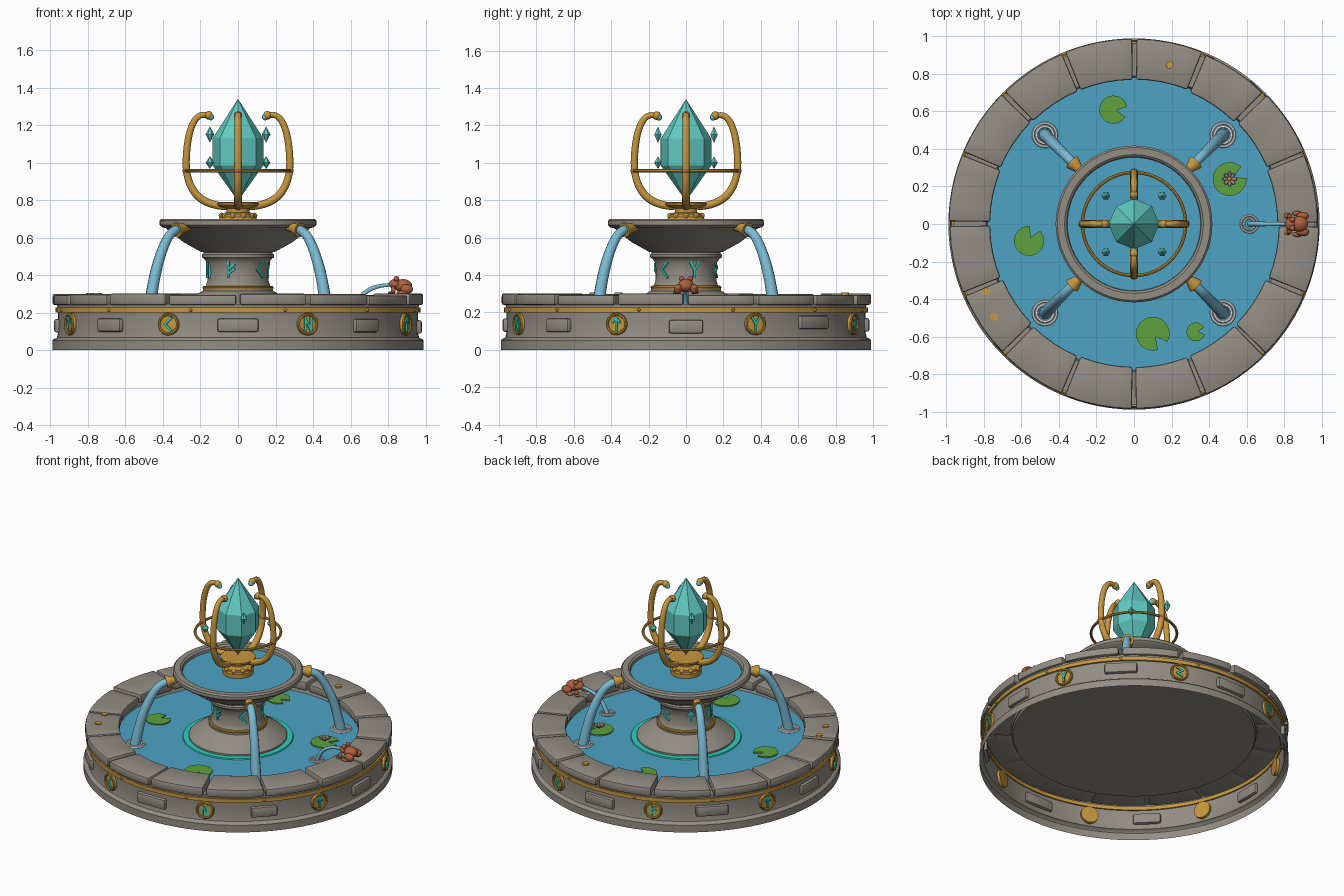
import bpy, bmesh, math, random
from math import sin, cos, pi, radians
from mathutils import Matrix, Vector

if "Cube" in bpy.data.objects:
    bpy.data.objects.remove(bpy.data.objects["Cube"])
random.seed(4)

def material(name, r, g, b):
    m = bpy.data.materials.new(name)
    m.diffuse_color = (r, g, b, 1)
    m.use_nodes = True
    m.node_tree.nodes["Principled BSDF"].inputs["Base Color"].default_value = m.diffuse_color
    return m

STONE = material("stone", .29, .27, .23)
WATER = material("pool_water", .075, .37, .56)
STREAM = material("falling_water", .20, .50, .66)
GOLD = material("gold", .57, .31, .05)
COPPER = material("copper", .43, .12, .05)
CRYSTAL = material("crystal_teal", .12, .60, .54)
GLOW = material("glow_teal", .03, .62, .50)
GREEN = material("lily_green", .11, .36, .05)
FOAM = material("foam_white", .75, .78, .80)
PETAL = material("petal_mauve", .34, .25, .25)

def finish(name, bm, mat, smooth=True):
    me = bpy.data.meshes.new(name)
    bm.to_mesh(me)
    bm.free()
    ob = bpy.data.objects.new(name, me)
    bpy.context.collection.objects.link(ob)
    me.materials.append(mat)
    if smooth:
        bpy.ops.object.select_all(action='DESELECT')
        ob.select_set(True)
        bpy.context.view_layer.objects.active = ob
        bpy.ops.object.shade_smooth_by_angle(angle=radians(32))
    return ob

def add_lathe(bm, prof, seg=64, m=Matrix()):
    rings = [[bm.verts.new(m @ Vector((r * cos(2*pi*i/seg), r * sin(2*pi*i/seg), z))) for r, z in prof]
             for i in range(seg)]
    for i in range(seg):
        a, b = rings[i], rings[(i + 1) % seg]
        for j in range(len(prof) - 1):
            bm.faces.new((a[j], b[j], b[j+1], a[j+1]))
    bmesh.ops.remove_doubles(bm, verts=[v for r in rings for v in r], dist=1e-6)

def lathe(name, prof, mat, seg=64, smooth=True):
    bm = bmesh.new()
    add_lathe(bm, prof, seg)
    return finish(name, bm, mat, smooth)

def circle_profile(R, r, z=0, n=8):
    return [(R + r*cos(2*pi*i/n), z + r*sin(2*pi*i/n)) for i in range(n + 1)]

def ball(bm, c, s, u=14, v=9):
    s = s if isinstance(s, tuple) else (s, s, s)
    bmesh.ops.create_uvsphere(bm, u_segments=u, v_segments=v, radius=1,
                              matrix=Matrix.Translation(c) @ Matrix.Diagonal((*s, 1)))

def box(bm, m, size):
    return bmesh.ops.create_cube(bm, size=1, matrix=m @ Matrix.Diagonal((*size, 1)))['verts']

def on_wall(a, r, z):
    # local x = tangent, y = up, z = outward
    return Matrix(((-sin(a), 0, cos(a), r*cos(a)), (cos(a), 0, sin(a), r*sin(a)), (0, 1, 0, z), (0, 0, 0, 1)))

def tube(name, pts, radius, mat, radii=None):
    cu = bpy.data.curves.new(name, 'CURVE')
    cu.dimensions = '3D'
    cu.bevel_depth, cu.bevel_resolution, cu.use_fill_caps = radius, 3, True
    sp = cu.splines.new('NURBS')
    sp.points.add(len(pts) - 1)
    for i, p in enumerate(pts):
        sp.points[i].co = (*p, 1)
        sp.points[i].radius = radii[i] if radii else 1
    sp.order_u, sp.use_endpoint_u, sp.resolution_u = 3, True, 5
    ob = bpy.data.objects.new(name, cu)
    bpy.context.collection.objects.link(ob)
    bpy.ops.object.select_all(action='DESELECT')
    ob.select_set(True)
    bpy.context.view_layer.objects.active = ob
    cu.materials.append(mat)
    bpy.ops.object.convert(target='MESH')
    bpy.ops.object.shade_smooth_by_angle(angle=radians(40))

def polar(r, a, z):
    return Vector((r*cos(a), r*sin(a), z))

# Abstract angular marks: polylines on a unit square
MARKS = [[[(.5, 1), (-.5, 0), (.5, -1)]],
         [[(-.5, -1), (-.5, 1), (.5, -1), (.5, 1)]],
         [[(0, -1), (0, 1)], [(-.6, .3), (0, 1), (.6, .3)]],
         [[(0, -1), (0, 0), (-.6, 1)], [(0, 0), (.6, 1)]],
         [[(-.5, .8), (.5, .3), (-.5, -.3), (.5, -.9)]],
         [[(-.3, -1), (-.3, 1)], [(-.3, .1), (.5, .7)], [(-.3, -.5), (.5, .1)]]]

def add_mark(bm, m, k, s, w, d):
    for line in MARKS[k % len(MARKS)]:
        for p, q in zip(line, line[1:]):
            p, q = Vector((*p, 0)) * s, Vector((*q, 0)) * s
            v = q - p
            box(bm, m @ Matrix.Translation((p + q) / 2) @ Matrix.Rotation(math.atan2(v.y, v.x), 4, 'Z'),
                (v.length + w * .7, w, d))

# Basin shell, open underneath
lathe("basin", [(.99, 0), (.99, .05), (.985, .057), (.966, .066), (.96, .09), (.96, .2), (.965, .245),
                (.79, .245), (.775, .2), (0, .2)], STONE, 96)
lathe("basin_water", [(.785, .217), (0, .217)], WATER, 64)
lathe("gold_band", [(.95, .2), (.973, .2), (.973, .226), (.95, .226), (.95, .2)], GOLD, 96)

# Rim stones with worn, uneven edges
bm = bmesh.new()
for k in range(16):
    a0 = radians(22.5*k + random.uniform(.4, .9))
    a1 = radians(22.5*(k + 1) - random.uniform(.4, .9))
    r0, r1 = .765 + random.uniform(-.006, .008), .987 + random.uniform(-.008, .004)
    z1, n, rows = .298 + random.uniform(-.006, .004), 4, []
    for i in range(n + 1):
        a = a0 + (a1 - a0)*i/n
        rows.append([bm.verts.new(polar(r, a, z)) for r, z in ((r0, .24), (r1, .24), (r1, z1), (r0, z1))])
    faces = [bm.faces.new(rows[0]), bm.faces.new(rows[n][::-1])]
    for p, q in zip(rows, rows[1:]):
        faces += [bm.faces.new((p[j], q[j], q[(j+1) % 4], p[(j+1) % 4])) for j in range(4)]
bmesh.ops.recalc_face_normals(bm, faces=bm.faces[:])
bmesh.ops.bevel(bm, geom=[e for e in bm.edges if e.calc_face_angle(0) > .6], offset=.011, segments=2,
                affect='EDGES', profile=.5)
finish("rim_stones", bm, STONE)

# Raised wall panels, medallions with marks, band rivets
bm = bmesh.new()
for k in range(8):
    m = on_wall(radians(45*k), .958, .135 + random.uniform(-.012, .012))
    box(bm, m, (.17 + random.uniform(0, .05), .072, .045))
bmesh.ops.bevel(bm, geom=bm.edges[:], offset=.012, segments=2, affect='EDGES', profile=.5)
finish("wall_panels", bm, STONE)
bm, bg = bmesh.new(), bmesh.new()
for k in range(8):
    a = radians(22.5 + 45*k)
    m = on_wall(a, .96, .138)
    add_lathe(bm, [(0, -.02), (.058, -.02), (.058, .012), (0, .012)], 24, m)
    add_lathe(bm, circle_profile(.052, .008, .014), 24, m)
    add_mark(bg, on_wall(a, .974, .138), (3, 4, 5, 2, 3, 0, 1, 2)[k], .034, .012, .012)
finish("medallions", bm, GOLD)
finish("medallion_marks", bg, GLOW, False)
bm = bmesh.new()
for k in range(12):
    ball(bm, polar(.974, radians(15 + 30*k), .213), .009, 10, 6)
finish("band_rivets", bm, GOLD)

# Pedestal and upper bowl
lathe("pedestal", [(.315, .2), (.315, .235), (.30, .25), (.235, .285), (.20, .31), (.187, .315), (.187, .325),
                   (.172, .34), (.163, .37), (.16, .42), (.165, .465), (.178, .485), (.192, .495), (.192, .51),
                   (.18, .52), (.20, .53)], STONE)
lathe("upper_bowl", [(.16, .515), (.20, .525), (.29, .575), (.385, .65), (.405, .655), (.418, .668), (.418, .69),
                     (.408, .70), (.37, .70), (.358, .69), (.35, .64), (0, .62)], STONE)
lathe("upper_water", [(.357, .672), (0, .672)], WATER)
lathe("pedestal_gold_ring", circle_profile(.18, .01, .333), GOLD)
lathe("glow_ring", [(.355, .217), (.352, .224), (.31, .224)], GLOW)
bm = bmesh.new()
for k in range(6):
    add_mark(bm, on_wall(radians(-104 + 60*k), .163, .428), (5, 0, 3, 4, 2, 1)[k], .04, .012, .014)
finish("pedestal_marks", bm, GLOW, False)

# Gold crystal holder: foot, cup, four curved arms and a hoop
lathe("holder_foot", [(.10, .66), (.10, .70), (.093, .71), (.093, .725), (.06, .735), (.06, .755), (.10, .765),
                      (.112, .775), (.112, .785), (.08, .79), (0, .77)], GOLD, 32)
bm = bmesh.new()
for k in range(10):
    ball(bm, polar(.088, 2*pi*k/10, .717), .016, 10, 6)
finish("foot_beads", bm, GOLD)
lathe("holder_hoop", circle_profile(.275, .009, .957), GOLD)
bt, bc, bj = bmesh.new(), bmesh.new(), bmesh.new()
for k in range(4):
    a = k*pi/2
    tube("holder_arm", [polar(r, a, z) for r, z in ((.06, .765), (.13, .77), (.225, .82), (.278, .93), (.275, 1.08),
                                                     (.25, 1.20), (.20, 1.265), (.155, 1.25))], .02, GOLD,
         [1, 1.1, 1.1, 1, 1, .95, .85, .8])
    ball(bt, polar(.157, a, 1.252), .023)
    ball(bc, polar(.145, a, 1.243), .018)
    ball(bj, polar(.275, a, .957), .022)
finish("arm_tips", bt, GOLD)
finish("arm_tip_gems", bc, CRYSTAL)
finish("hoop_joints", bj, COPPER)

# Faceted crystal and floating shards
lathe("crystal", [(0, .795), (.135, .985), (.135, 1.13), (0, 1.34)], CRYSTAL, 8, False)
bm = bmesh.new()
for k in range(4):
    a, z = radians(45 + 90*k), (1.0, 1.15)[k % 2]
    h = (.034, .044)[k % 2]
    add_lathe(bm, [(0, -h), (.023, 0), (0, h)], 6, Matrix.Translation(polar(.212, a, z)))
finish("floating_shards", bm, CRYSTAL, False)

# Four spouts, streams and foam rings on the diagonals
bn, bf = bmesh.new(), bmesh.new()
for k in range(4):
    a = radians(45 + 90*k)
    m = on_wall(a, .385, .658) @ Matrix.Rotation(radians(12), 4, 'X')
    add_lathe(bn, [(0, -.01), (.024, -.01), (.026, .04), (.04, .075), (.04, .085), (.028, .085), (0, .07)], 16, m)
    tube("stream", [polar(r, a, z) for r, z in ((.44, .648), (.50, .635), (.56, .56), (.615, .44), (.65, .31),
                                                (.668, .215))], .03, STREAM, [.8, .85, .9, 1, 1.05, 1.15])
    for R, r in ((.062, .008), (.045, .009)):
        add_lathe(bf, circle_profile(R, r, .219, 6), 24, Matrix.Translation(polar(.672, a, 0)))
for R, r in ((.045, .006), (.03, .006)):
    add_lathe(bf, circle_profile(R, r, .219, 6), 20, Matrix.Translation((.615, 0, 0)))
finish("spouts", bn, GOLD)
finish("foam_rings", bf, FOAM)

# Copper frog spitting water from the rim
bm = bmesh.new()
ball(bm, (.88, 0, .343), (.05, .042, .036))
ball(bm, (.838, 0, .352), (.034, .037, .027))
for s in (-1, 1):
    ball(bm, (.845, s*.023, .38), .015)
    ball(bm, (.90, s*.043, .325), (.034, .022, .026))
    ball(bm, (.872, s*.056, .307), (.028, .013, .010))
    ball(bm, (.828, s*.04, .318), (.013, .013, .022))
    ball(bm, (.818, s*.044, .305), (.02, .015, .008))
finish("frog", bm, COPPER)
tube("frog_stream", [(.81, 0, .348), (.76, 0, .345), (.70, 0, .325), (.645, 0, .28), (.617, 0, .215)], .012, STREAM,
     [.8, .9, 1, 1.1, 1.2])

# Notched lily pads: x, y, radius, notch direction
bm = bmesh.new()
for x, y, r, d in ((-.11, .61, .075, -10), (.51, .24, .09, 25), (-.56, -.09, .08, 65), (.10, -.585, .09, -50),
                   (.33, -.575, .05, 5)):
    vs = [bm.verts.new((x + .25*r*cos(radians(d)), y + .25*r*sin(radians(d)), .226))]
    for i in range(21):
        a = radians(d + 22 + 316*i/20)
        vs.append(bm.verts.new((x + r*cos(a), y + r*sin(a), .226)))
    ext = bmesh.ops.extrude_face_region(bm, geom=[bm.faces.new(vs)])
    bmesh.ops.translate(bm, verts=[g for g in ext['geom'] if isinstance(g, bmesh.types.BMVert)], vec=(0, 0, -.008))
bmesh.ops.recalc_face_normals(bm, faces=bm.faces[:])
finish("lily_pads", bm, GREEN, False)

# Water flower on one pad
bm, bh = bmesh.new(), bmesh.new()
for k in range(8):
    m = Matrix.Translation((.51, .24, .238)) @ Matrix.Rotation(k*pi/4, 4, 'Z') @ Matrix.Rotation(-.45, 4, 'Y')
    bmesh.ops.create_uvsphere(bm, u_segments=8, v_segments=6, radius=1, matrix=m @ Matrix.Translation((.026, 0, 0))
                              @ Matrix.Diagonal((.02, .010, .006, 1)))
ball(bh, (.51, .24, .243), .012, 10, 6)
finish("flower_petals", bm, PETAL)
finish("flower_heart", bh, GOLD)

# Coins left on the rim
bm = bmesh.new()
for x, y in ((.19, .85), (-.79, -.36), (-.745, -.495)):
    add_lathe(bm, [(0, -.008), (.021, -.008), (.021, .006), (0, .006)], 16, Matrix.Translation((x, y, .299)))
finish("coins", bm, GOLD)
